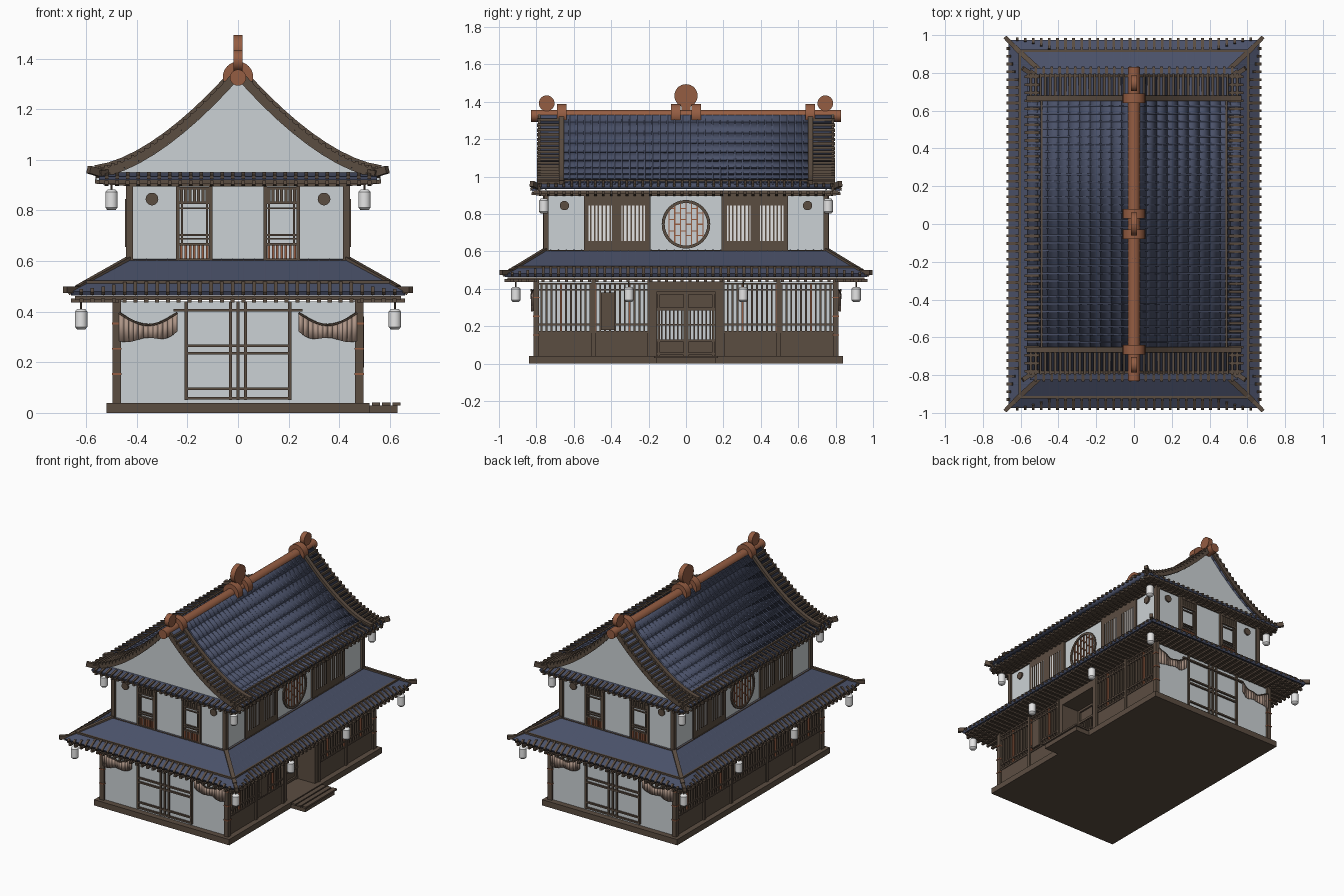
import bpy, bmesh, math
from mathutils import Vector, Matrix

cube = bpy.data.objects.get("Cube")
if cube:
    bpy.data.objects.remove(cube, do_unlink=True)


def material(name, rgb):
    m = bpy.data.materials.new(name)
    m.use_nodes = True
    m.diffuse_color = (*rgb, 1)
    bsdf = next(n for n in m.node_tree.nodes if n.type == 'BSDF_PRINCIPLED')
    bsdf.inputs["Base Color"].default_value = (*rgb, 1)
    return m


PLASTER = material("plaster", (0.60, 0.64, 0.66))
WOOD = material("dark wood", (0.105, 0.074, 0.053))
TILE = material("blue tile", (0.068, 0.082, 0.14))
CLAY = material("orange clay", (0.30, 0.11, 0.055))
CLOTH = material("beige cloth", (0.42, 0.30, 0.24))
PAPER = material("white paper", (0.78, 0.78, 0.78))


class Part:
    """Collects simple shapes in one mesh, mirrored over x and/or y."""

    def __init__(self, name, mat, mx=True, my=True, smooth=False, thick=0):
        self.name, self.mat, self.mx, self.my = name, mat, mx, my
        self.smooth, self.thick, self.bm = smooth, thick, bmesh.new()

    def box(self, x0, x1, y0, y1, z0, z1):
        c = Vector((x0 + x1, y0 + y1, z0 + z1)) / 2
        m = Matrix.Translation(c) @ Matrix.Diagonal((x1 - x0, y1 - y0, z1 - z0, 1))
        bmesh.ops.create_cube(self.bm, size=1, matrix=m)

    def beam(self, a, b, w, h):
        a, b = Vector(a), Vector(b)
        rot = (b - a).to_track_quat('Y', 'Z').to_matrix().to_4x4()
        m = Matrix.Translation((a + b) / 2) @ rot @ Matrix.Diagonal((w, (b - a).length, h, 1))
        bmesh.ops.create_cube(self.bm, size=1, matrix=m)

    def tube(self, a, b, r, n=6, r2=None):
        a, b = Vector(a), Vector(b)
        rot = (b - a).to_track_quat('Z', 'Y').to_matrix().to_4x4()
        bmesh.ops.create_cone(self.bm, cap_ends=True, segments=n, radius1=r,
                              radius2=r if r2 is None else r2, depth=(b - a).length,
                              matrix=Matrix.Translation((a + b) / 2) @ rot)

    def poly(self, *pts):
        self.bm.faces.new([self.bm.verts.new(p) for p in pts])

    def done(self):
        me = bpy.data.meshes.new(self.name)
        self.bm.to_mesh(me)
        self.bm.free()
        me.materials.append(self.mat)
        ob = bpy.data.objects.new(self.name, me)
        bpy.context.collection.objects.link(ob)
        if self.smooth:
            bpy.ops.object.select_all(action='DESELECT')
            ob.select_set(True)
            bpy.context.view_layer.objects.active = ob
            bpy.ops.object.shade_smooth_by_angle(angle=math.radians(62))
        if self.thick:
            s = ob.modifiers.new("thickness", 'SOLIDIFY')
            s.thickness, s.offset = self.thick, 0
        if self.mx or self.my:
            ob.modifiers.new("mirror", 'MIRROR').use_axis = (self.mx, self.my, False)


def steps(a, b, gap):
    n = max(1, round((b - a) / gap))
    return [a + (b - a) * (i + 0.5) / n for i in range(n)]


# Base and doorstep
p = Part("base", WOOD, False, False)
p.box(-.52, .52, -.84, .84, 0, .04)
p.done()
p = Part("doorstep", WOOD, False, False)
p.box(.52, .63, -.16, .16, 0, .03)
for x in (.53, .57, .61):
    p.box(x, x + .032, -.17, .17, .03, .042)
p.done()

# Plaster walls, with a recess for the entrance
p = Part("ground_walls", PLASTER, False, True)
p.box(-.47, .33, 0, .80, .04, .44)
p.box(.33, .47, .19, .80, .04, .44)
p.done()
p = Part("upper_walls", PLASTER)
p.box(0, .43, 0, .75, .55, .91)
p.done()

# Ground floor posts and wainscot
p = Part("ground_frame", WOOD)
p.box(.463, .495, .785, .815, .04, .45)
p.box(.46, .482, .20, .80, .04, .165)
for y in (.185, .485):
    p.box(.46, .492, y, y + .02, .04, .45)
p.done()
p = Part("post_bands", CLAY)
for z in (.15, .25, .35):
    p.box(.461, .498, .783, .818, z, z + .007)
p.done()

# Ground floor lattices on the long sides
wood = Part("side_lattice", WOOD)
clay = Part("side_lattice_accents", CLAY)
back = Part("rear_center_lattice", WOOD, False, True)
for i, y in enumerate(steps(.21, .785, .026)):
    (clay if i % 7 == 3 else wood).box(.47, .484, y - .005, y + .005, .165, .43)
for y in steps(0, .185, .026):
    back.box(-.484, -.47, y - .005, y + .005, .165, .43)
for z in (.165, .205, .39, .422):
    wood.box(.47, .487, .20, .79, z, z + .01)
    back.box(-.487, -.47, 0, .20, z, z + .01)
back.box(-.482, -.46, 0, .20, .04, .165)
for q in (wood, clay, back):
    q.done()

# Recessed entrance
p = Part("entrance", WOOD, False, True)
p.box(.33, .485, .155, .19, .04, .44)
p.box(.33, .485, 0, .19, .385, .44)
p.box(.33, .34, 0, .155, .04, .13)
p.box(.33, .34, 0, .155, .295, .385)
for z in (.045, .115, .285, .37):
    p.box(.33, .352, 0, .155, z, z + .015)
for y in (0, .14):
    p.box(.33, .352, y, y + .013, .04, .385)
for y in steps(.012, .14, .021):
    p.box(.33, .345, y - .004, y + .004, .12, .30)
p.box(.33, .347, 0, .155, .205, .213)
p.done()
p = Part("sign_board", WOOD, False, False)
p.box(.482, .497, -.455, -.38, .18, .38)
p.done()

# Sliding panels on the short ends
p = Part("end_panels", WOOD)
for x, w in ((0, .005), (.03, .006), (.205, .007)):
    p.box(max(0, x - w), x + w, .80, .812, .05, .44)
for z in (.052, .09, .23, .26):
    p.box(0, .21, .80, .811, z, z + .011)
p.box(0, .255, .80, .816, .40, .411)
p.done()

# Draped curtains
N = 12
cloth = Part("curtain", CLOTH, smooth=True, thick=.004)
rope = Part("curtain_rope", WOOD)


def drape(u, low):
    sag = math.sin(math.pi * u)
    z = .287 + .035 * (1 - u) ** 4 - .008 * math.sin(9 * u) if low else .395 - .048 * sag
    return (.24 + .23 * u, .822 + .006 * math.cos(16 * u), z)


for i in range(N):
    u, v = i / N, (i + 1) / N
    cloth.poly(drape(u, 0), drape(v, 0), drape(v, 1), drape(u, 1))
    rope.tube(drape(u, 0), drape(v, 0), .005)
cloth.done()
rope.done()

# Lower skirt roof: inner edge, outer edge, tiles and hips
IN, OUT = Vector((.43, .75, .60)), Vector((.66, .97, .472))
p = Part("lower_roof", TILE, thick=.02)
p.poly((IN.x, 0, IN.z), IN, OUT, (OUT.x, 0, OUT.z))
p.poly((0, IN.y, IN.z), (0, OUT.y, OUT.z), OUT, IN)
p.done()
tiles = Part("lower_roof_ribs", TILE, smooth=True)
ends = Part("lower_eave_bars", WOOD)
for axis in (0, 1):
    along = 1 - axis
    for s in steps(0, OUT[along] - .02, .042):
        t = max(0, (s - IN[along]) / (OUT[along] - IN[along]))
        top, low = IN.lerp(OUT, t), OUT.copy()
        top[along] = low[along] = s
        tiles.tube(top, low, .011)
        tip = low + (low - top).normalized() * .012
        ends.beam(low.lerp(top, .25 * (1 - t)) + Vector((0, 0, .012)),
                  tip + Vector((0, 0, .006)), .014, .016)
        under = low - Vector((0, 0, .027))
        inner = under.copy()
        inner[axis] = .47 if axis == 0 else .80
        ends.beam(inner, under, .016, .016)
tiles.done()
r = IN.lerp(OUT, .76) + Vector((0, 0, .014))
ends.beam((r.x, 0, r.z), r, .012, .012)
ends.beam((0, r.y, r.z), r, .012, .012)
ends.done()
p = Part("lower_hips_and_soffit", WOOD)
p.box(0, .645, 0, .955, .447, .461)
p.beam(IN + Vector((0, 0, .005)), (.63, .935, .492), .026, .026)
p.beam((.62, .925, .487), (.683, .99, .487), .022, .026)
p.box(.43, .445, 0, .76, .59, .607)
p.box(0, .445, .75, .765, .59, .607)
p.done()

# Upper floor posts, side panels and vents
p = Part("upper_frame", WOOD)
p.box(.415, .443, .735, .763, .57, .91)
p.box(0, .44, .75, .758, .895, .91)
p.box(.43, .44, 0, .76, .895, .91)
p.box(.43, .441, .19, .545, .60, .90)
p.tube((.34, .75, .845), (.34, .76, .845), .025, 20)
p.tube((.43, .65, .845), (.44, .65, .845), .025, 20)
for y in (.22, .395):
    for s in steps(y, y + .125, .021):
        p.box(.44, .447, s - .004, s + .004, .655, .845)
p.done()
p = Part("side_window_paper", PAPER)
for y in (.22, .395):
    p.box(.436, .443, y, y + .125, .655, .845)
p.done()

# Upper windows on the short ends
p = Part("end_windows", WOOD)
for x in (.10, .231):
    p.box(x, x + .014, .75, .765, .60, .895)
for z in (.60, .662, .826, .882):
    p.box(.10, .245, .75, .764, z, z + .010)
for z in (.685, .70, .805):
    p.box(.10, .245, .75, .760, z, z + .006)
for s in steps(.113, .232, .017):
    p.box(s - .006, s + .006, .75, .760, .836, .885)
for x in (.122, .222):
    p.box(x - .004, x + .004, .75, .760, .66, .83)
p.done()
p = Part("end_window_slats", CLAY)
for s in steps(.113, .232, .017):
    p.box(s - .005, s + .005, .75, .758, .61, .662)
p.done()

# Round windows
R, CZ = .122, .745
ring = Part("round_window_frame", WOOD, True, False)
bars = Part("round_window_lattice", CLAY, True, False)
for i in range(32):
    a, b = (math.tau * k / 32 for k in (i, i + 1))
    ring.beam((.437, R * math.cos(a), CZ + R * math.sin(a)),
              (.437, R * math.cos(b), CZ + R * math.sin(b)), .009, .016)
for i in range(-3, 4):
    y = i * .03
    h = math.sqrt(R * R - y * y)
    bars.box(.43, .437, y - .003, y + .003, CZ - h, CZ + h)
    for k in (-.06, 0, .06):
        z = CZ + k + (.025 if i % 2 else 0)
        if i < 3 and abs(z - CZ) < .09:
            bars.box(.43, .436, y, y + .03, z - .003, z + .003)
ring.done()
bars.done()


# Upper gabled roof with a concave sweep
def sweep(x, y, lift=0):
    return Vector((x, y, .945 + .4 * (1 - x / .58) ** 1.65 + lift))


xs = [.565 * i / 10 for i in range(11)]
roof = Part("upper_roof", TILE, smooth=True, thick=.024)
ribs = Part("upper_roof_ribs", TILE, smooth=True)
verge = Part("upper_roof_verges", WOOD)
gable = Part("gable_walls", PLASTER, thick=.01)
for a, b in zip(xs, xs[1:]):
    roof.poly(sweep(a, 0), sweep(b, 0), sweep(b, .785), sweep(a, .785))
    for y in steps(0, .645, .041):
        ribs.tube(sweep(a, y, .003), sweep(b, y, .003), .012)
    verge.beam(sweep(a, .665, .015), sweep(b, .665, .015), .028, .035)
    verge.beam(sweep(a, .785, -.003), sweep(b, .785, -.003), .014, .034)
    za, zb = (max(.93, sweep(k, 0, -.015).z) for k in (a, b))
    gable.poly((a, .75, .92), (b, .75, .92), (b, .75, zb), (a, .75, za))
for x in steps(.04, .56, .026):
    verge.beam(sweep(x, .675, .016), sweep(x, .797, .016), .013, .018)
for q in (roof, ribs, gable):
    q.done()

# Upper eaves: soffit, fringe bars, rails, corner tips
verge.box(0, .55, 0, .815, .907, .925)
verge.beam(sweep(.49, 0, .016), sweep(.49, .66, .016), .012, .012)
verge.beam((.46, .73, .955), (.55, .805, .943), .03, .03)
verge.beam((.53, .785, .943), (.59, .825, .962), .024, .03)
for y in steps(0, .80, .042):
    verge.beam(sweep(.50, y, .012), (.578, y, .952), .014, .016)
    verge.beam((.43, y, .904), (.565, y, .914), .015, .016)
for x in steps(0, .54, .042):
    verge.beam((x, .77, .945), (x, .832, .932), .014, .016)
    verge.beam((x, .75, .904), (x, .825, .910), .015, .016)
verge.done()
p = Part("gable_foot_roof", TILE, thick=.014)
p.poly((0, .745, .945), (.55, .745, .945), (.55, .825, .927), (0, .825, .927))
p.done()

# Clay ridge with collars and upright discs
p = Part("ridge", CLAY, smooth=True)
p.tube((0, 0, 1.325), (0, .83, 1.325), .032, 20)
for y in (.03, .64):
    p.tube((0, y, 1.328), (0, y + .05, 1.328), .06, 24)
p.tube((-.017, .745, 1.392), (.017, .745, 1.392), .042, 24)
p.tube((-.017, 0, 1.432), (.017, 0, 1.432), .062, 28)
p.box(0, .014, 0, .025, 1.33, 1.40)
p.done()

# Hanging paper lanterns
lamp = Part("lanterns", PAPER, smooth=True)
cord = Part("lantern_cords", WOOD)
for x, y, z in ((.62, .91, .37), (.62, .305, .37), (.50, .76, .842)):
    lamp.tube((x, y, z - .03), (x, y, z + .03), .025, 14)
    lamp.tube((x, y, z + .03), (x, y, z + .04), .025, 14, .017)
    lamp.tube((x, y, z - .04), (x, y, z - .03), .017, 14, .025)
    cord.tube((x, y, z + .035), (x, y, z + .08), .004)
lamp.done()
cord.done()
